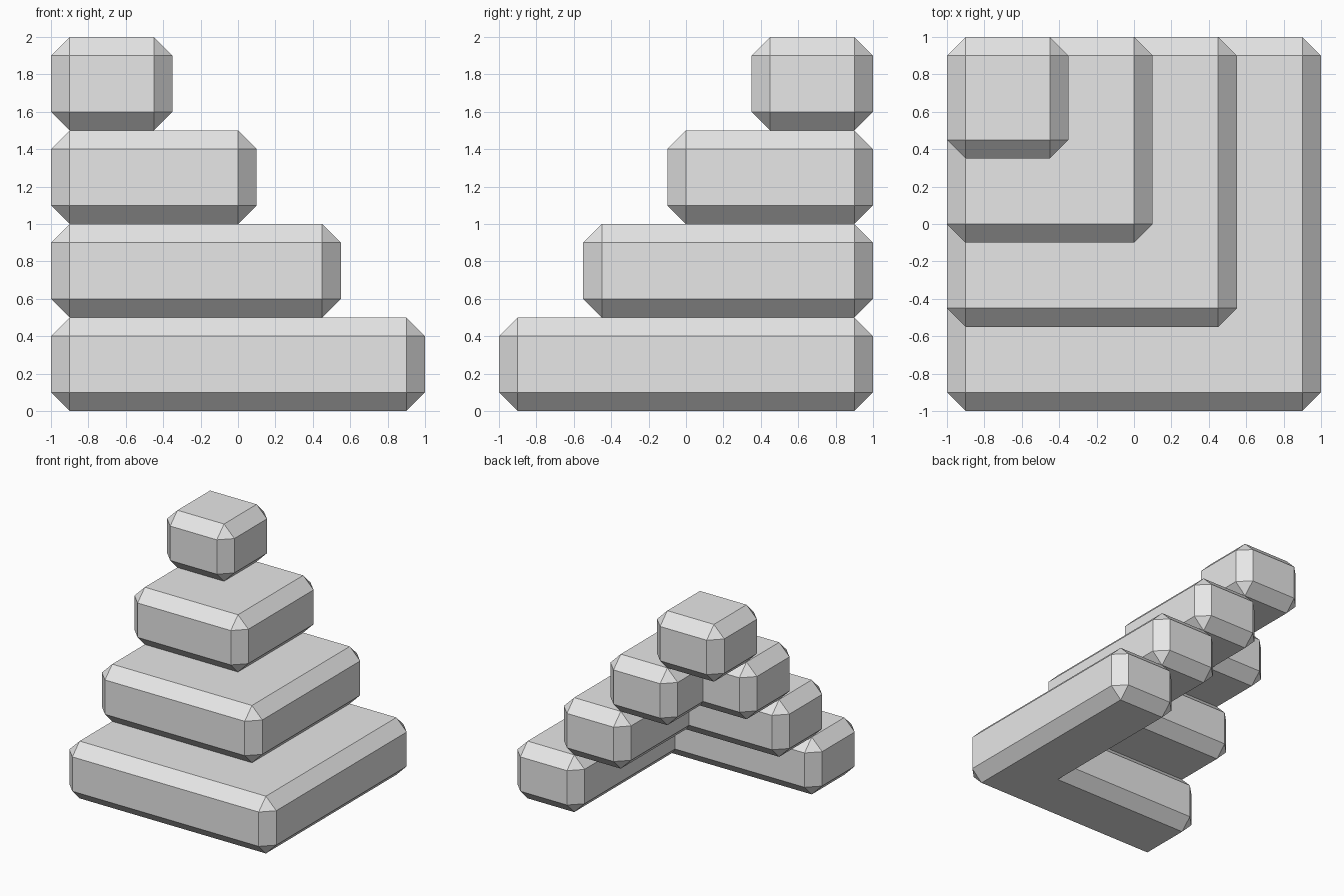
import bpy
import bmesh
from mathutils import Vector

CHAMFER = 0.1
STEP_HEIGHT = 0.5
ARM_WIDTH = 0.65
SETBACK = 0.45

if "Cube" in bpy.data.objects:
    bpy.data.objects.remove(bpy.data.objects["Cube"], do_unlink=True)

stone = bpy.data.materials.new("plain_grey")
stone.use_nodes = True
grey = (0.8, 0.8, 0.8, 1.0)
stone.diffuse_color = grey
stone.node_tree.nodes["Principled BSDF"].inputs["Base Color"].default_value = grey


def left_of(d):
    return Vector((-d.y, d.x))


def chamfered_block(name, outline, base):
    """Extrude a counter-clockwise outline, chamfering every outward edge."""
    bm = bmesh.new()
    corners = [Vector(p) for p in outline]
    count = len(corners)
    levels = (base, base + CHAMFER, base + STEP_HEIGHT - CHAMFER, base + STEP_HEIGHT)
    columns = []
    for k, p in enumerate(corners):
        arrive = (p - corners[k - 1]).normalized()
        leave = (corners[(k + 1) % count] - p).normalized()
        inset = p + CHAMFER * (left_of(arrive) + left_of(leave))
        bottom = bm.verts.new((*inset, levels[0]))
        top = bm.verts.new((*inset, levels[3]))
        convex = arrive.cross(leave) > 0
        rim = [p - CHAMFER * arrive, p + CHAMFER * leave] if convex else [p]
        low = [bm.verts.new((*q, levels[1])) for q in rim]
        high = [bm.verts.new((*q, levels[2])) for q in rim]
        # Cut vertical edge with a triangle above and below
        if convex:
            bm.faces.new((low[0], low[1], high[1], high[0]))
            bm.faces.new((high[0], high[1], top))
            bm.faces.new((bottom, low[1], low[0]))
        columns.append((bottom, low, high, top))

    # Walls with sloped edges between neighbouring corners
    for k in range(count):
        b0, low0, high0, t0 = columns[k]
        b1, low1, high1, t1 = columns[(k + 1) % count]
        bm.faces.new((b0, b1, low1[0], low0[-1]))
        bm.faces.new((low0[-1], low1[0], high1[0], high0[-1]))
        bm.faces.new((high0[-1], high1[0], t1, t0))

    # Flat top and underside
    bm.faces.new([c[3] for c in columns])
    bm.faces.new([c[0] for c in reversed(columns)])
    bmesh.ops.recalc_face_normals(bm, faces=bm.faces)

    mesh = bpy.data.meshes.new(name)
    bm.to_mesh(mesh)
    bm.free()
    mesh.materials.append(stone)
    obj = bpy.data.objects.new(name, mesh)
    bpy.context.collection.objects.link(obj)
    return obj


# Three corner steps, each an L around the open back corner
for n, name in enumerate(("bottom_step", "second_step", "third_step")):
    o = 1 - n * SETBACK
    i = o - ARM_WIDTH
    chamfered_block(name, [(-1, -o), (o, -o), (o, 1), (i, 1), (i, -i), (-1, -i)],
                    n * STEP_HEIGHT)

# Single block on top
o = 1 - 3 * SETBACK
chamfered_block("top_block", [(-1, -o), (o, -o), (o, 1), (-1, 1)], 3 * STEP_HEIGHT)
